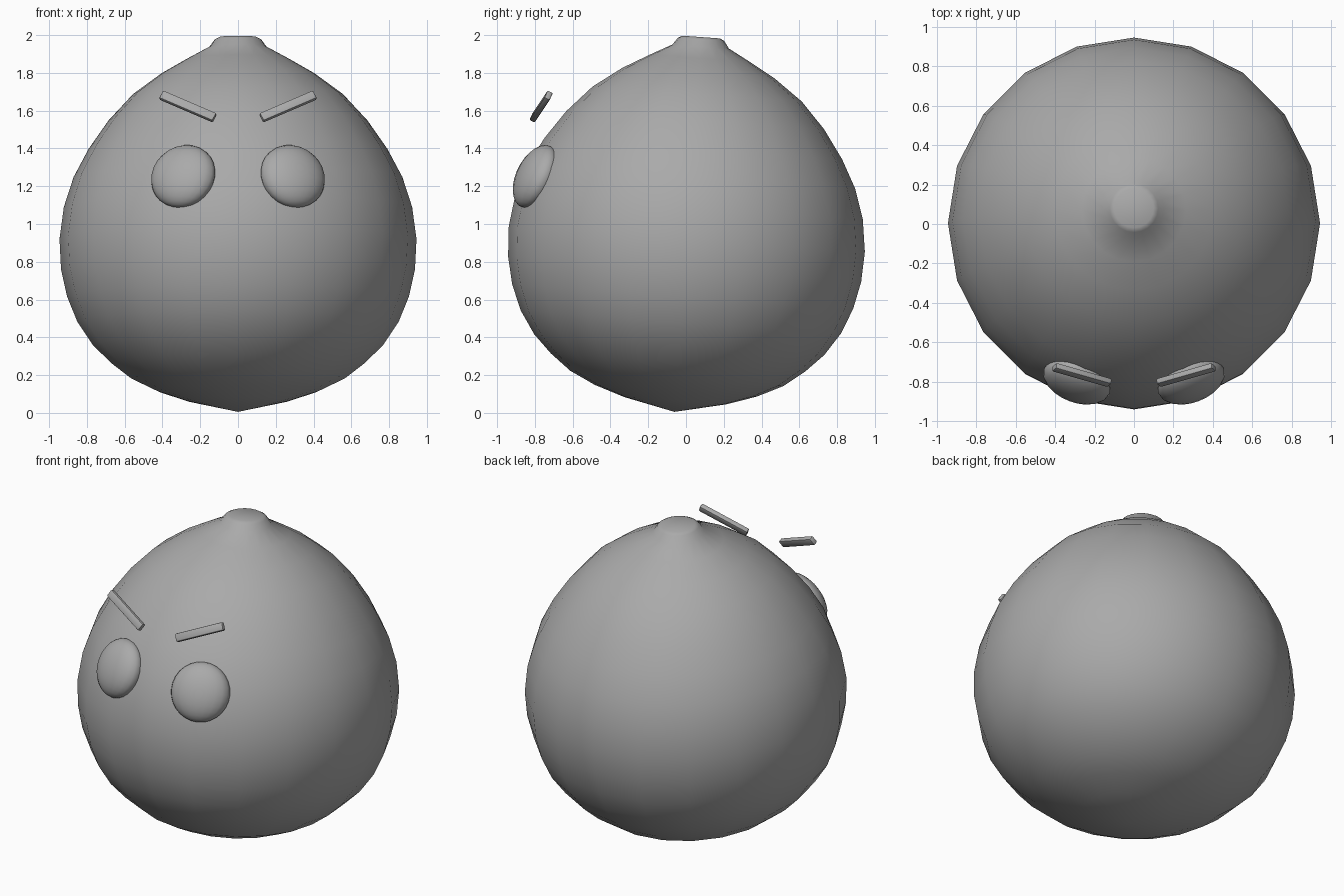
import bpy, bmesh, math
from mathutils import Vector, Matrix

if "Cube" in bpy.data.objects:
    bpy.data.objects.remove(bpy.data.objects["Cube"])

grey = bpy.data.materials.new("mid_grey")
grey.diffuse_color = (0.4, 0.4, 0.4, 1)
grey.use_nodes = True
grey.node_tree.nodes["Principled BSDF"].inputs["Base Color"].default_value = grey.diffuse_color


def finish(name, bm, matrix, angle):
    """Turn a bmesh into a placed, shaded object."""
    bmesh.ops.transform(bm, matrix=matrix, verts=bm.verts)
    bmesh.ops.recalc_face_normals(bm, faces=bm.faces)
    mesh = bpy.data.meshes.new(name)
    bm.to_mesh(mesh)
    bm.free()
    mesh.materials.append(grey)
    ob = bpy.data.objects.new(name, mesh)
    bpy.context.collection.objects.link(ob)
    bpy.ops.object.select_all(action='DESELECT')
    ob.select_set(True)
    bpy.context.view_layer.objects.active = ob
    bpy.ops.object.shade_smooth_by_angle(angle=math.radians(angle))
    return ob


def frame(x_dir, z_hint, origin):
    """Matrix whose x axis is x_dir and whose z axis is close to z_hint."""
    x = Vector(x_dir).normalized()
    y = Vector(z_hint).cross(x).normalized()
    z = x.cross(y)
    return Matrix.Translation(origin) @ Matrix((x, y, z)).transposed().to_4x4()


# Body: a pear-like lathe leaning slightly back, with a flat stub on top
profile = [(0.27, 0.062), (0.43, 0.115), (0.565, 0.18), (0.675, 0.265), (0.77, 0.36),
           (0.85, 0.48), (0.905, 0.615), (0.937, 0.76), (0.945, 0.92), (0.922, 1.09),
           (0.87, 1.25), (0.79, 1.40), (0.685, 1.55), (0.555, 1.69), (0.405, 1.80),
           (0.265, 1.88), (0.15, 1.942), (0.123, 1.98), (0.1, 1.992)]
SEGS = 20
bm = bmesh.new()
rings = [[bm.verts.new((r * math.cos(a), r * math.sin(a), z - 1))
          for a in (2 * math.pi * i / SEGS for i in range(SEGS))] for r, z in profile]
for low, high in zip(rings, rings[1:]):
    for i in range(SEGS):
        j = (i + 1) % SEGS
        bm.faces.new((low[i], low[j], high[j], high[i]))
pole = bm.verts.new((0, 0, -0.997))
for i in range(SEGS):
    bm.faces.new((pole, rings[0][(i + 1) % SEGS], rings[0][i]))
bm.faces.new(rings[-1])
lean = Matrix.Translation((0, 0.01, 1)) @ Matrix.Rotation(math.radians(-4.1), 4, 'X')
finish("body", bm, lean, 50)

for side, label in ((-1, "left"), (1, "right")):
    # Eye: flattened ball sunk into the body, facing outward
    bm = bmesh.new()
    bmesh.ops.create_uvsphere(bm, u_segments=20, v_segments=14, radius=0.178)
    bmesh.ops.scale(bm, vec=(0.5, 1, 1), verts=bm.verts)
    finish("eye_" + label, bm,
           frame((side * 0.32, -0.85, 0.42), (0, 0, 1), (side * 0.29, -0.797, 1.252)), 60)

    # Brow: thin bevelled bar floating above the eye
    bm = bmesh.new()
    bmesh.ops.create_cube(bm, size=1)
    bmesh.ops.scale(bm, vec=(0.318, 0.032, 0.05), verts=bm.verts)
    bmesh.ops.bevel(bm, geom=bm.edges[:], offset=0.008, segments=2, profile=0.5,
                    affect='EDGES')
    finish("brow_" + label, bm,
           frame((side * 0.28, 0.08, 0.12), (0, 0.45, 0.9), (side * 0.265, -0.767, 1.622)), 40)
